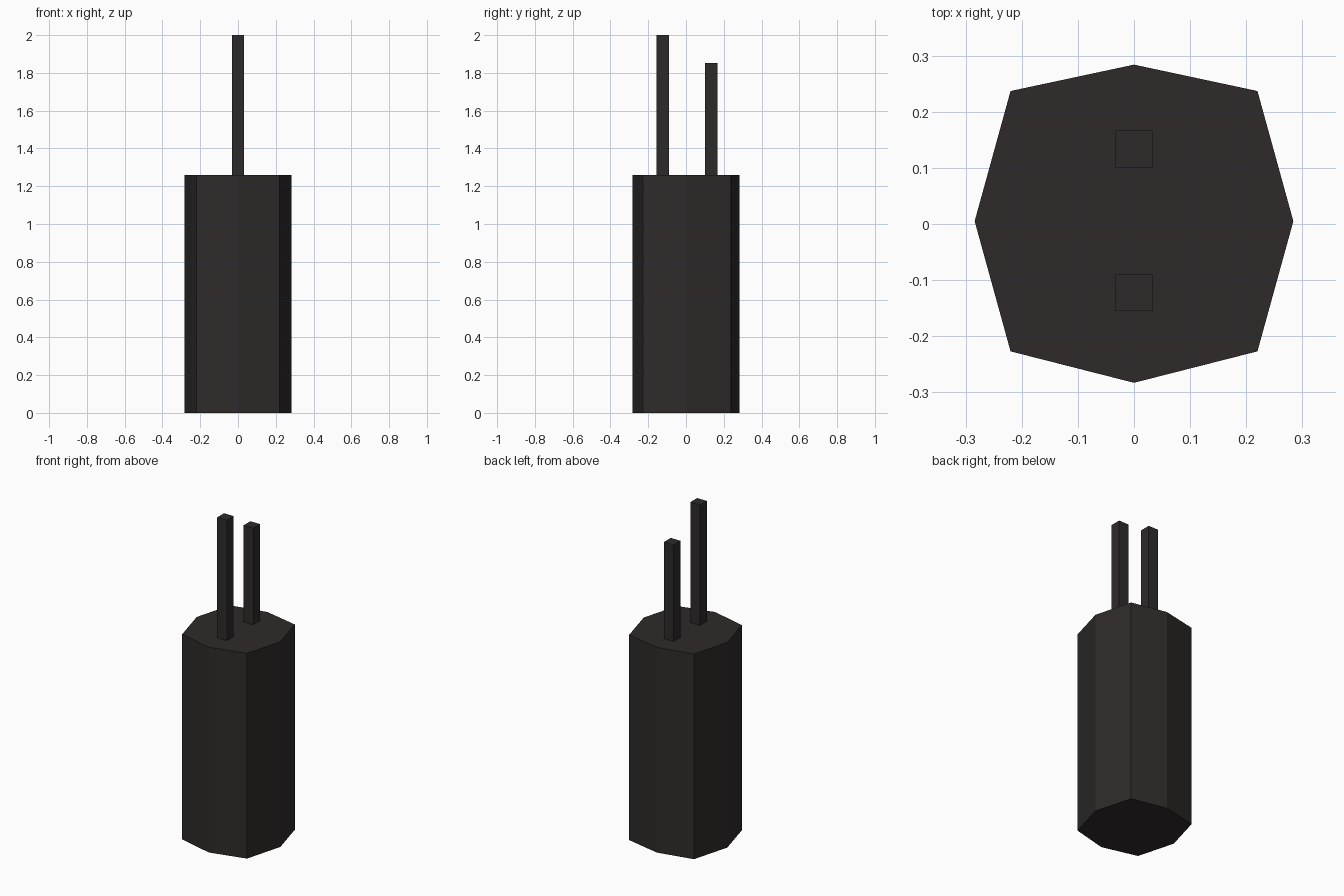
import bpy
import bmesh

if "Cube" in bpy.data.objects:
    bpy.data.objects.remove(bpy.data.objects["Cube"])

BODY_TOP = 1.26

dark = bpy.data.materials.new("dark_casing")
dark.diffuse_color = (0.028, 0.023, 0.023, 1)
dark.use_nodes = True
dark.node_tree.nodes["Principled BSDF"].inputs["Base Color"].default_value = dark.diffuse_color


def prism(name, outline, z0, z1):
    """Extrude a flat outline from z0 to z1 as a closed, flat-shaded solid."""
    bm = bmesh.new()
    base = bm.faces.new([bm.verts.new((x, y, z0)) for x, y in outline])
    ext = bmesh.ops.extrude_face_region(bm, geom=[base], use_keep_orig=True)
    top = [v for v in ext["geom"] if isinstance(v, bmesh.types.BMVert)]
    bmesh.ops.translate(bm, verts=top, vec=(0, 0, z1 - z0))
    bmesh.ops.recalc_face_normals(bm, faces=bm.faces)
    mesh = bpy.data.meshes.new(name)
    bm.to_mesh(mesh)
    bm.free()
    mesh.materials.append(dark)
    obj = bpy.data.objects.new(name, mesh)
    bpy.context.collection.objects.link(obj)
    return obj


# Eight-sided body: right half of the outline, mirrored to the left
right = [(0.22, -0.227), (0.284, 0.005), (0.22, 0.237)]
left = [(-x, y) for x, y in reversed(right)]
prism("body", [(0, -0.283)] + right + [(0, 0.284)] + left, 0, BODY_TOP)

# Two square leads standing on the body, the front one longer
for name, y, top in (("front_lead", -0.122, 2.0), ("back_lead", 0.134, 1.853)):
    h = 0.033
    square = [(-h, y - h), (h, y - h), (h, y + h), (-h, y + h)]
    prism(name, square, BODY_TOP, top)
